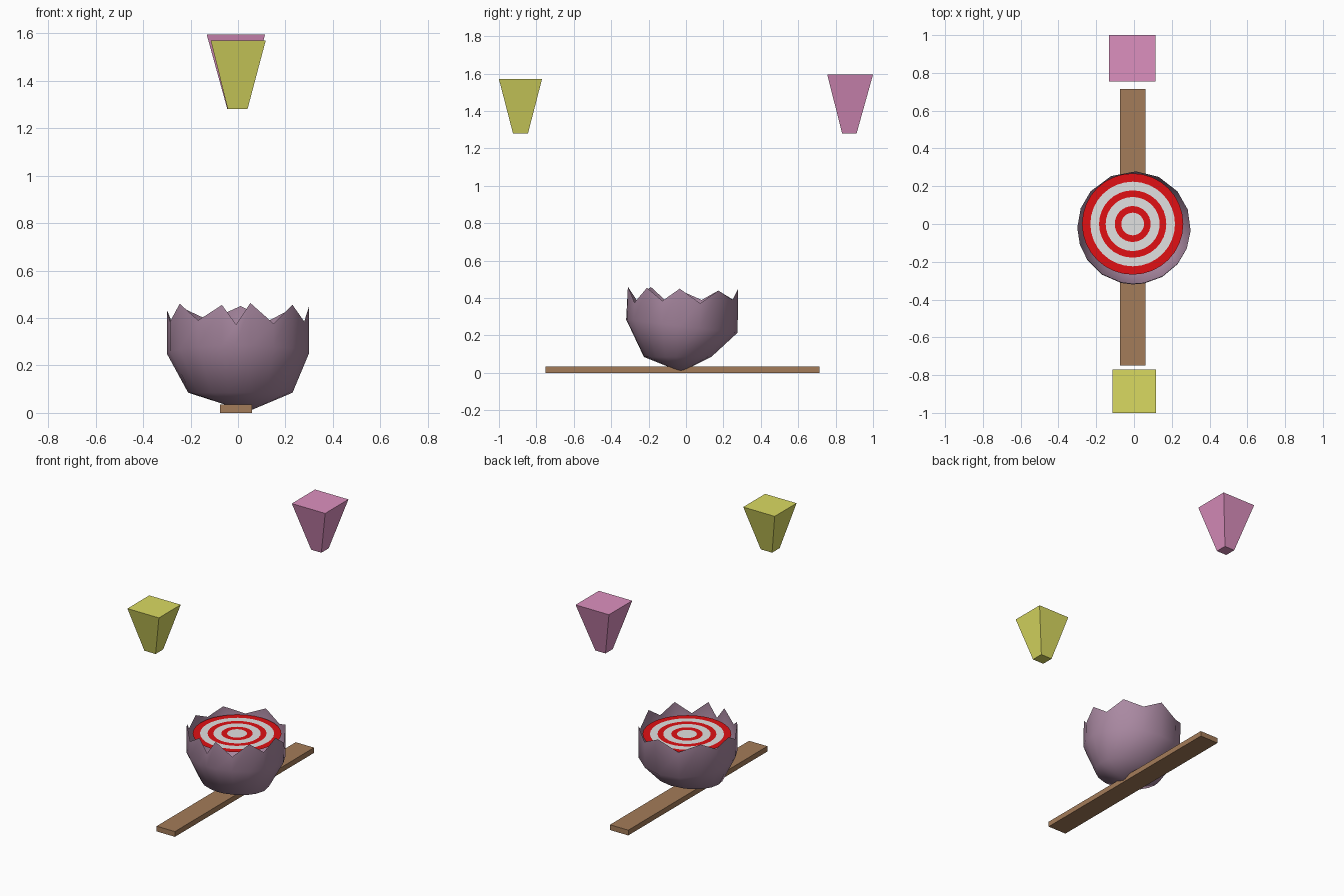
import bpy, bmesh, math
from mathutils import Vector

if "Cube" in bpy.data.objects:
    bpy.data.objects.remove(bpy.data.objects["Cube"])


def material(name, rgb):
    m = bpy.data.materials.new(name)
    m.diffuse_color = (*rgb, 1)
    m.use_nodes = True
    m.node_tree.nodes["Principled BSDF"].inputs["Base Color"].default_value = m.diffuse_color
    return m


PINK = material("pink", (0.72, 0.28, 0.52))
YELLOW = material("yellow", (0.70, 0.70, 0.12))
WOOD = material("wood brown", (0.37, 0.20, 0.10))
SHELL = material("dusty mauve", (0.40, 0.25, 0.36))
RED = material("target red", (0.75, 0.005, 0.007))
WHITE = material("target white", (0.75, 0.75, 0.75))


def finish(name, bm, *mats):
    me = bpy.data.meshes.new(name)
    bm.to_mesh(me)
    bm.free()
    for m in mats:
        me.materials.append(m)
    ob = bpy.data.objects.new(name, me)
    bpy.context.collection.objects.link(ob)
    return ob


def tapered_box(name, mat, low, high):
    """Box between two rectangles, each (x0, x1, y0, y1, z)."""
    bm = bmesh.new()
    loops = [[bm.verts.new(p) for p in ((a, c, z), (b, c, z), (b, d, z), (a, d, z))]
             for a, b, c, d, z in (low, high)]
    bm.faces.new(loops[0][::-1])
    bm.faces.new(loops[1])
    for i in range(4):
        j = (i + 1) % 4
        bm.faces.new((loops[0][i], loops[0][j], loops[1][j], loops[1][i]))
    return finish(name, bm, mat)


# Plank and the two floating tapered blocks
tapered_box("plank", WOOD, (-0.075, 0.06, -0.75, 0.715, 0), (-0.075, 0.06, -0.75, 0.715, 0.035))
tapered_box("back_block", PINK, (-0.045, 0.03, 0.835, 0.912, 1.28), (-0.132, 0.114, 0.755, 1.0, 1.595))
tapered_box("front_block", YELLOW, (-0.043, 0.04, -0.925, -0.845, 1.28), (-0.115, 0.117, -1.0, -0.77, 1.57))

# Broken shell: open bowl with irregular pointed rim (angle, peak height)
peaks = [(-145, 0.46), (-103, 0.455), (-80, 0.463), (-40, 0.455), (-3, 0.45),
         (40, 0.44), (88, 0.45), (140, 0.44), (180, 0.435)]
valleys = [0.39, 0.372, 0.376, 0.385, 0.372, 0.39, 0.39, 0.39, 0.385]
rim = []
for i, (a, z) in enumerate(peaks):
    b = peaks[(i + 1) % len(peaks)][0] + (360 if i == len(peaks) - 1 else 0)
    rim += [(a, z), ((a + b) / 2, valleys[i])]

bm = bmesh.new()
pole = bm.verts.new((0.04, -0.025, 0.005))
columns = []
for a, z in rim:
    c, s = math.cos(math.radians(a)), math.sin(math.radians(a))
    columns.append([bm.verts.new(p) for p in (
        (0.01 + 0.22 * c, -0.045 + 0.18 * s, 0.085),
        (0.30 * c, -0.022 + 0.298 * s, 0.25 - 0.035 * s),
        (0.30 * c, -0.018 + 0.297 * s, z))])
for i, col in enumerate(columns):
    nxt = columns[(i + 1) % len(columns)]
    bm.faces.new((pole, nxt[0], col[0]))
    for k in range(2):
        bm.faces.new((col[k], nxt[k], nxt[k + 1], col[k + 1]))
for f in bm.faces:
    f.smooth = True
finish("broken_shell", bm, SHELL)

# Target disc: concentric painted rings
radii = [0.06, 0.095, 0.143, 0.178, 0.224, 0.268]
N = 32
centre = Vector((-0.007, 0, 0.385))
bm = bmesh.new()
rings = [[bm.verts.new(centre + Vector((r * math.cos(math.tau * i / N),
                                       r * math.sin(math.tau * i / N), 0)))
          for i in range(N)] for r in radii]
bm.faces.new(rings[0])
for k in range(1, len(rings)):
    for i in range(N):
        j = (i + 1) % N
        f = bm.faces.new((rings[k - 1][i], rings[k][i], rings[k][j], rings[k - 1][j]))
        f.material_index = k % 2
finish("target_disc", bm, WHITE, RED)
